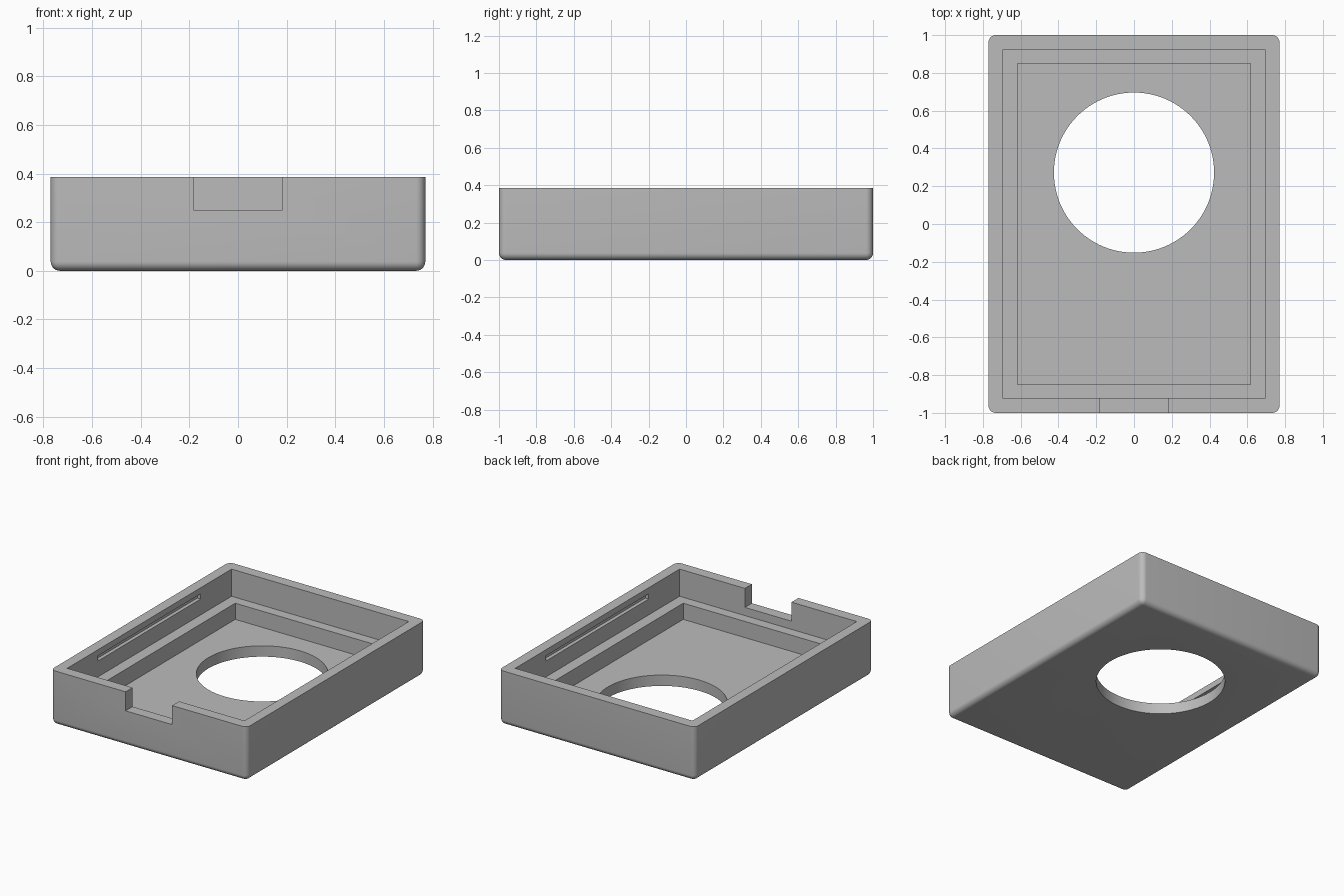
import bpy
import bmesh
import math
from mathutils import Matrix

default = bpy.data.objects.get("Cube")
if default:
    bpy.data.objects.remove(default, do_unlink=True)

HEIGHT = 0.385
ABOVE = HEIGHT + 0.1

grey = bpy.data.materials.new("plain grey")
colour = (0.5, 0.5, 0.5, 1)
grey.use_nodes = True
grey.diffuse_color = colour
grey.node_tree.nodes["Principled BSDF"].inputs["Base Color"].default_value = colour


def finish(bm, name):
    bmesh.ops.recalc_face_normals(bm, faces=bm.faces)
    mesh = bpy.data.meshes.new(name)
    bm.to_mesh(mesh)
    bm.free()
    obj = bpy.data.objects.new(name, mesh)
    mesh.materials.append(grey)
    bpy.context.collection.objects.link(obj)
    return obj


def block(low, high):
    bm = bmesh.new()
    centre = [(a + b) / 2 for a, b in zip(low, high)]
    size = [b - a for a, b in zip(low, high)]
    matrix = Matrix.Translation(centre) @ Matrix.Diagonal((*size, 1))
    bmesh.ops.create_cube(bm, size=1, matrix=matrix)
    return bm


# Outer body: every edge rounded except the open top rim
bm = block((-0.77, -1, 0), (0.77, 1, HEIGHT))
edges = [e for e in bm.edges if min(v.co.z for v in e.verts) < 0.01]
bmesh.ops.bevel(bm, geom=edges, offset=0.038, offset_type='OFFSET',
                segments=8, profile=0.5, affect='EDGES', clamp_overlap=True)
case = finish(bm, "open_case")

# Stepped pocket, leaving a ledge all round
cutters = [
    finish(block((-0.696, -0.922, 0.192), (0.696, 0.922, ABOVE)), "upper_pocket"),
    finish(block((-0.616, -0.849, 0.077), (0.616, 0.849, ABOVE)), "lower_pocket"),
    # Notch through the front wall
    finish(block((-0.183, -1.1, 0.25), (0.183, -0.88, ABOVE)), "front_notch"),
]

# Long shallow grooves inside both side walls
for side in (-1, 1):
    x = sorted((side * 0.65, side * 0.722))
    cutters.append(finish(block((x[0], -0.575, 0.305), (x[1], 0.575, 0.342)), "side_groove"))

# Round opening in the floor
bm = bmesh.new()
bmesh.ops.create_cone(bm, cap_ends=True, segments=96, radius1=0.424, radius2=0.424,
                      depth=0.3, matrix=Matrix.Translation((0, 0.272, 0)))
cutters.append(finish(bm, "floor_opening"))

# Cut everything out of the body
bpy.context.view_layer.objects.active = case
for cutter in cutters:
    cutter.hide_render = True
    mod = case.modifiers.new(cutter.name, 'BOOLEAN')
    mod.operation = 'DIFFERENCE'
    mod.solver = 'EXACT'
    mod.object = cutter
    bpy.ops.object.modifier_apply(modifier=mod.name)
    bpy.data.objects.remove(cutter, do_unlink=True)

# Smooth rounded edges, crisp cuts
bpy.ops.object.select_all(action='DESELECT')
case.select_set(True)
bpy.ops.object.shade_smooth_by_angle(angle=math.radians(30))
